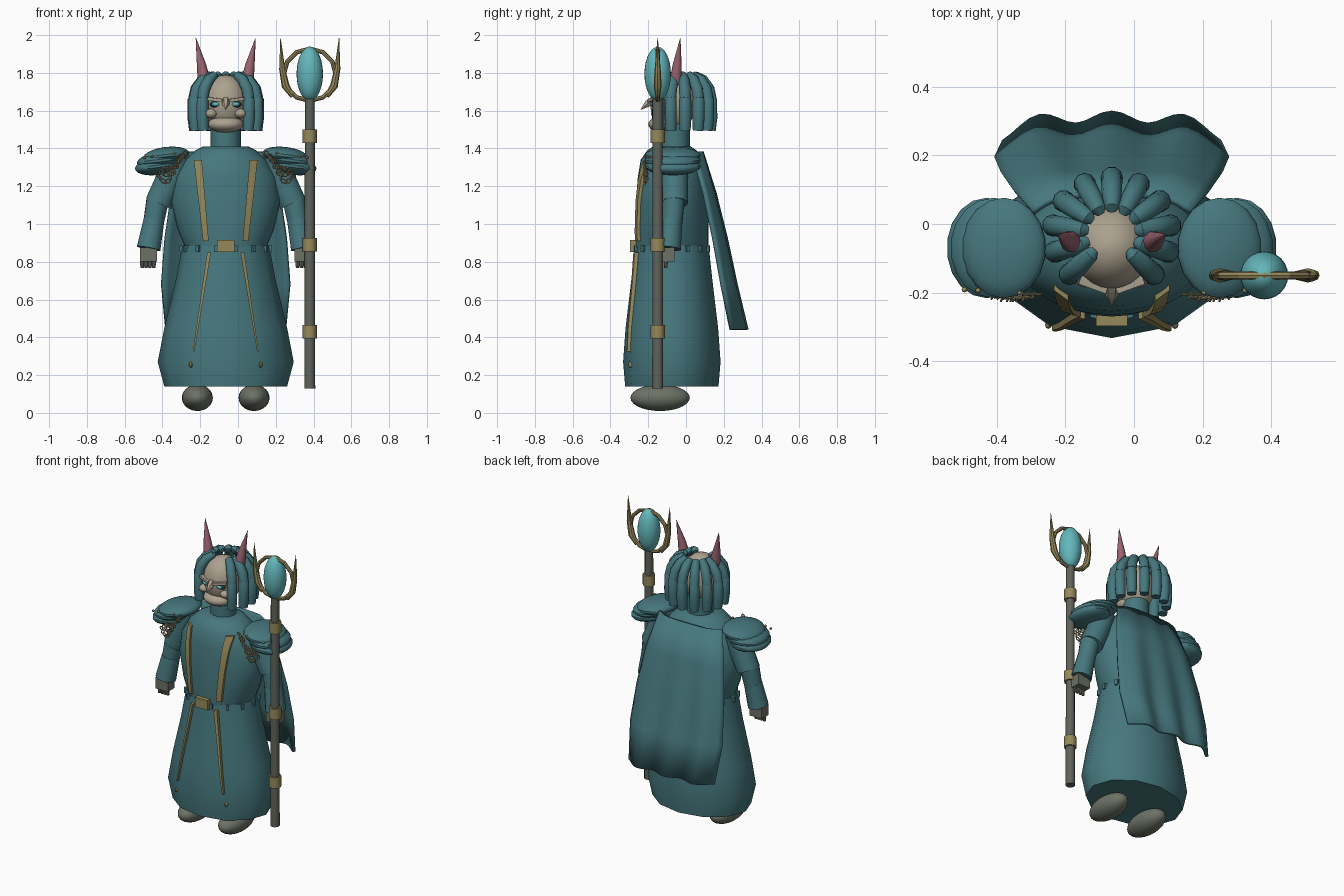
import bpy, bmesh, math
from mathutils import Vector, Matrix

if "Cube" in bpy.data.objects:
    bpy.data.objects.remove(bpy.data.objects["Cube"])

CX, CY = -0.065, -0.075          # body axis


def mat(name, col):
    m = bpy.data.materials.new(name)
    m.diffuse_color = (*col, 1)
    m.use_nodes = True
    m.node_tree.nodes["Principled BSDF"].inputs["Base Color"].default_value = m.diffuse_color
    return m


TEAL = mat("teal_cloth", (0.061, 0.185, 0.207))
GEM = mat("pale_cyan", (0.125, 0.47, 0.50))
GOLD = mat("old_gold", (0.30, 0.25, 0.105))
SKIN = mat("beige_skin", (0.41, 0.36, 0.275))
GREY = mat("grey_leather", (0.15, 0.165, 0.13))
STAFF = mat("dark_wood", (0.115, 0.125, 0.105))
PINK = mat("pink_horn", (0.32, 0.125, 0.16))
DARK = mat("dark_teal", (0.015, 0.05, 0.06))


def finish(name, bm, m, angle=40):
    bmesh.ops.recalc_face_normals(bm, faces=bm.faces)
    me = bpy.data.meshes.new(name)
    bm.to_mesh(me)
    bm.free()
    me.materials.append(m)
    ob = bpy.data.objects.new(name, me)
    bpy.context.collection.objects.link(ob)
    bpy.ops.object.select_all(action='DESELECT')
    ob.select_set(True)
    bpy.context.view_layer.objects.active = ob
    bpy.ops.object.shade_smooth_by_angle(angle=math.radians(angle))
    return ob


def ball(name, c, r, m, seg=20, rot=None):
    bm = bmesh.new()
    bmesh.ops.create_uvsphere(bm, u_segments=seg, v_segments=seg // 2 + 2, radius=1)
    M = Matrix.Translation(c) @ (rot or Matrix()) @ Matrix.Diagonal((*r, 1))
    bmesh.ops.transform(bm, matrix=M, verts=bm.verts)
    return finish(name, bm, m)


def box(name, c, size, m, rot=None):
    bm = bmesh.new()
    bmesh.ops.create_cube(bm, size=1)
    M = Matrix.Translation(c) @ (rot or Matrix()) @ Matrix.Diagonal((*size, 1))
    bmesh.ops.transform(bm, matrix=M, verts=bm.verts)
    return finish(name, bm, m)


def skin_rings(bm, rings):
    loops = [[bm.verts.new(p) for p in r] for r in rings]
    n = len(loops[0])
    for a, b in zip(loops, loops[1:]):
        for i in range(n):
            bm.faces.new((a[i], a[(i + 1) % n], b[(i + 1) % n], b[i]))
    bm.faces.new(loops[0][::-1])
    bm.faces.new(loops[-1])


def tube(name, pts, radii, m, n=10):
    """Round tube along a path with one radius per point."""
    pts = [Vector(p) for p in pts]
    rings = []
    for i, p in enumerate(pts):
        d = (pts[min(i + 1, len(pts) - 1)] - pts[max(i - 1, 0)]).normalized()
        q = Vector((0, 0, 1)).rotation_difference(d)
        rings.append([p + q @ Vector((radii[i] * math.cos(t), radii[i] * math.sin(t), 0))
                      for t in (2 * math.pi * k / n for k in range(n))])
    bm = bmesh.new()
    skin_rings(bm, rings)
    return finish(name, bm, m)


def garment(name, prof, n, m):
    """Elliptical loft from (z, half width, half depth)."""
    bm = bmesh.new()
    skin_rings(bm, [[(CX + hx * math.sin(2 * math.pi * k / n),
                      CY - hy * math.cos(2 * math.pi * k / n), z) for k in range(n)]
                    for z, hx, hy in prof])
    return finish(name, bm, m)


def front(prof, dx, z):
    """Front surface y of a garment at an offset from the axis."""
    for (z0, a0, b0), (z1, a1, b1) in zip(prof, prof[1:]):
        if z0 <= z <= z1:
            t = (z - z0) / (z1 - z0)
            hx, hy = a0 + (a1 - a0) * t, b0 + (b1 - b0) * t
            return CY - hy * math.sqrt(max(0, 1 - (dx / hx) ** 2))
    return CY


def trim(name, prof, s, a, b, wa, wb, m, n=8):
    """Tapered band lying on the front of a garment."""
    rings = []
    for k in range(n + 1):
        t = k / n
        dx, z = a[0] + (b[0] - a[0]) * t, a[1] + (b[1] - a[1]) * t
        w = (wa + (wb - wa) * t) / 2
        yi, yo = front(prof, dx - w, z), front(prof, dx + w, z)
        rings.append([(CX + s * (dx - w), yi - .016, z), (CX + s * (dx + w), yo - .016, z),
                      (CX + s * (dx + w), yo + .012, z), (CX + s * (dx - w), yi + .012, z)])
    bm = bmesh.new()
    skin_rings(bm, rings)
    return finish(name, bm, m)


# robe
SKIRT = [(.14, .325, .247), (.27, .36, .258), (.45, .325, .245), (.70, .265, .215), (.885, .23, .195)]
TORSO = [(.875, .215, .195), (.97, .255, .195), (1.12, .29, .19), (1.25, .27, .18),
         (1.34, .215, .165), (1.39, .16, .13), (1.41, .12, .10)]
garment("skirt", SKIRT, 12, TEAL)
garment("torso", TORSO, 32, TEAL)
tube("neck", [(CX, -.06, 1.38), (CX, -.06, 1.53)], [.08, .08], TEAL, 16)
box("belt_buckle", (CX, -.28, .883), (.092, .035, .065), GOLD)
for k in range(14):
    t = 2 * math.pi * (k + .5) / 14
    box("belt_tab", (CX + .235 * math.sin(t), CY - .195 * math.cos(t), .868), (.018, .018, .035), TEAL,
        Matrix.Rotation(t, 4, 'Z'))

# cape: pleated sheet flaring backwards
bm = bmesh.new()
rows, N = [], 24
for z, h, y in [(1.38, .23, .085), (1.16, .285, .15), (.92, .32, .205), (.68, .338, .252), (.44, .315, .305)]:
    amp = .018 * (1.4 - z)
    rows.append([bm.verts.new((CX + h * u, y + amp * math.cos(3 * math.pi * u) * 1.0 - .05 * abs(u) ** 4, z))
                 for u in (2 * k / N - 1 for k in range(N + 1))])
for a, b in zip(rows, rows[1:]):
    for i in range(N):
        bm.faces.new((a[i], a[i + 1], b[i + 1], b[i]))
cape = finish("cape", bm, TEAL)
sol = cape.modifiers.new("thickness", 'SOLIDIFY')
sol.thickness, sol.offset = .018, 0

# head and face
ball("head", (CX, -.068, 1.64), (.118, .122, .15), SKIN, 24)
ball("jaw", (CX, -.115, 1.528), (.095, .085, .045), SKIN)
tube("nose", [(CX, -.175, 1.655), (CX, -.205, 1.635), (CX, -.24, 1.605)], [.022, .02, .001], SKIN, 6)

for s in (-1, 1):
    X = lambda d: CX + s * d
    ball("cheek", (X(.078), -.15, 1.585), (.034, .036, .026), SKIN, 14)
    box("brow", (X(.053), -.175, 1.658), (.085, .03, .017), SKIN,
        Matrix.Rotation(s * -.35 * -1, 4, 'Z') @ Matrix.Rotation(-s * .12, 4, 'Y'))
    ball("eye_socket", (X(.052), -.165, 1.634), (.034, .02, .018), DARK, 12)
    ball("eye", (X(.052), -.178, 1.634), (.02, .012, .011), GEM, 12)
    tube("horn", [(X(.112), -.055, 1.74), (X(.128), -.047, 1.84), (X(.158), -.03, 1.985)],
         [.036, .025, .001], PINK, 10)

    # shoulder plates, widest layer lowest
    for dx, z, rx in [(.315, 1.362, .125), (.345, 1.336, .128), (.365, 1.305, .118)]:
        ball("shoulder_plate", (X(dx), -.07, z), (rx, .148, .046), TEAL, 18,
             Matrix.Rotation(s * .12, 4, 'Y'))
    for k in range(5):
        ball("shoulder_stud", (X(.27 + .04 * k), -.2 + .002 * k, 1.375 - .006 * k), (.008, .008, .008), GOLD, 8)

    # shoulder chains of small links
    for j in range(3):
        for k in range(9):
            t = k / 8
            p = Vector((X(.215 + .035 * j * .5 + .11 * t), -.205 - .012 * math.sin(math.pi * t),
                        1.375 - .015 * j - .085 * t - .05 * math.sin(math.pi * t) * (1 + .5 * (j - 2) + .5)))
            bpy.ops.mesh.primitive_torus_add(location=p, major_radius=.010, minor_radius=.0035,
                                             major_segments=10, minor_segments=5,
                                             rotation=(math.pi / 2, 0, (k % 2) * 1.1))
            link = bpy.context.object
            link.name = "chain_link"
            link.data.materials.append(SKIN if k % 2 else GOLD)

    # arm, cuff and hand
    tube("upper_arm", [(X(.255), -.062, 1.36), (X(.29), -.062, 1.25), (X(.355), -.062, 1.11)],
         [.07, .074, .072], TEAL, 16)
    tube("forearm", [(X(.36), -.066, 1.13), (X(.385), -.075, .99)], [.06, .054], TEAL, 16)
    tube("cuff", [(X(.38), -.075, 1.02), (X(.408), -.09, .87)], [.056, .064], TEAL, 16)
    box("hand", (X(.41), -.095, .838), (.09, .07, .075), GREY)
    for k in range(4):
        tube("finger", [(X(.38 + .021 * k), -.105, .82), (X(.38 + .021 * k), -.108, .767)],
             [.011, .009], GREY, 8)

    # gold trims
    trim("chest_trim", TORSO, s, (.105, .91), (.148, 1.34), .03, .042, GOLD)
    trim("skirt_trim", SKIRT, s, (.17, .325), (.088, .85), .008, .02, GOLD)
    ball("skirt_stud", (X(.185), front(SKIRT, .185, .255), .255), (.01, .012, .016), GOLD, 8)

    ball("foot", (X(.15), -.137, .08), (.082, .157, .07), GREY, 24)

# hair locks around the back and sides
for k in range(-5, 6):
    a = math.radians(90 + 27 * k)
    d = lambda r, z: (CX + r * math.cos(a), -.03 + r * math.sin(a) * .95, z)
    tube("upper_lock", [d(.07, 1.782), d(.085, 1.785), d(.125, 1.765), d(.16, 1.715), d(.172, 1.665)],
         [.012, .024, .029, .031, .03], TEAL, 10)
    tube("lower_lock", [d(.165, 1.69), d(.173, 1.66), d(.173, 1.56), d(.168, 1.495)],
         [.02, .032, .033, .029], TEAL, 10)

# staff with collars
SX, SY, SZ = .38, -.15, 1.79
tube("staff_pole", [(SX, SY, .13), (SX, SY, 1.67)], [.029, .026], STAFF, 12)
for z in (.43, .89, 1.465):
    tube("staff_collar", [(SX, SY, z - .036), (SX, SY, z + .036)], [.038, .038], GOLD, 12)
ball("staff_gem", (SX, SY, 1.795), (.07, .07, .143), GEM, 24)

# staff head ring and side spikes
bpy.ops.mesh.primitive_torus_add(location=(SX, SY, SZ), rotation=(math.pi / 2, 0, 0), major_radius=.138,
                                 minor_radius=.012, major_segments=12, minor_segments=8)
ring = bpy.context.object
ring.name = "staff_ring"
ring.data.materials.append(GOLD)
for s in (-1, 1):
    tube("staff_spike", [(SX + s * .09, SY, 1.675), (SX + s * .128, SY, 1.73), (SX + s * .146, SY, 1.82),
                         (SX + s * .155, SY, 1.985)], [.012, .021, .016, .001], GOLD, 8)
